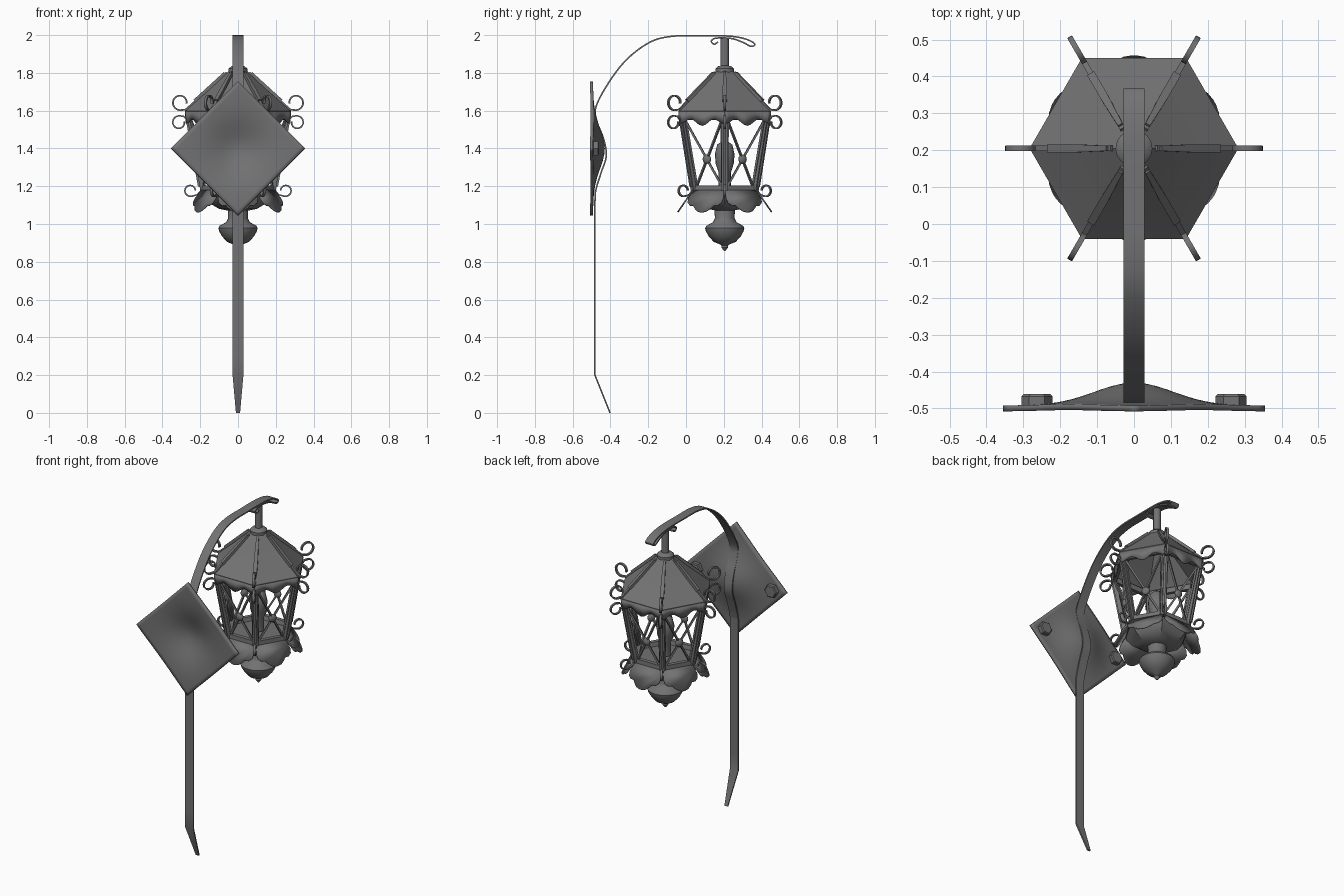
import bpy, bmesh, math
from mathutils import Matrix, Vector

if "Cube" in bpy.data.objects:
    bpy.data.objects.remove(bpy.data.objects["Cube"])

iron = bpy.data.materials.new("dark_grey_iron")
iron.diffuse_color = (0.17, 0.17, 0.17, 1)
iron.use_nodes = True
iron.node_tree.nodes["Principled BSDF"].inputs["Base Color"].default_value = iron.diffuse_color
CY = 0.205                                    # lantern axis


def finish(name, bm, smooth=30, solid=0):
    bmesh.ops.recalc_face_normals(bm, faces=bm.faces)
    me = bpy.data.meshes.new(name)
    bm.to_mesh(me)
    bm.free()
    me.materials.append(iron)
    ob = bpy.data.objects.new(name, me)
    bpy.context.collection.objects.link(ob)
    if solid:
        m = ob.modifiers.new("thickness", 'SOLIDIFY')
        m.thickness = solid
        m.offset = 0
    bpy.ops.object.select_all(action='DESELECT')
    ob.select_set(True)
    bpy.context.view_layer.objects.active = ob
    bpy.ops.object.shade_smooth_by_angle(angle=math.radians(smooth))
    return ob


def spin(deg):
    return Matrix.Translation((0, CY, 0)) @ Matrix.Rotation(math.radians(deg), 4, 'Z')


def smooth_path(pts, n=5):
    p = [Vector(q) for q in pts]
    p = [2 * p[0] - p[1]] + p + [2 * p[-1] - p[-2]]
    out = []
    for i in range(1, len(p) - 2):
        a, b, c, d = p[i - 1:i + 3]
        for k in range(n):
            t = k / n
            out.append(0.5 * (2 * b + (c - a) * t + (2 * a - 5 * b + 4 * c - d) * t * t
                              + (3 * b - a - 3 * c + d) * t ** 3))
    return out + [p[-2]]


def spiral(r, z, r0, r1, a0, a1, n=16):
    out = []
    for i in range(n + 1):
        f = i / n
        a = math.radians(a0 + (a1 - a0) * f)
        q = r0 + (r1 - r0) * f
        out.append(Vector((r + q * math.cos(a), z + q * math.sin(a))))
    return out


def ribbon(bm, pts, width, thick, mat):
    # flat bar following a path in the local x-z plane
    pts = [Vector(p) for p in pts]
    prev = None
    for i, p in enumerate(pts):
        d = (pts[min(i + 1, len(pts) - 1)] - pts[max(i - 1, 0)]).normalized()
        n = Vector((-d.y, d.x)) * thick / 2
        w = width(p) / 2 if callable(width) else width / 2
        ring = [bm.verts.new(mat @ Vector((p.x + s * n.x, u * w, p.y + s * n.y)))
                for s, u in ((1, 1), (1, -1), (-1, -1), (-1, 1))]
        if prev:
            for k in range(4):
                bm.faces.new((prev[k], prev[k - 1], ring[k - 1], ring[k]))
        else:
            bm.faces.new(ring)
        prev = ring
    bm.faces.new(prev[::-1])


def loft(name, prof, n, mat=None, closed=False, smooth=30):
    mat = mat or spin(0)
    bm = bmesh.new()
    rings = [[bm.verts.new(mat @ Vector((r * math.cos(k * math.tau / n),
                                        r * math.sin(k * math.tau / n), z)))
              for k in range(n)] for r, z in prof]
    for i in range(len(rings) if closed else len(rings) - 1):
        a, b = rings[i], rings[(i + 1) % len(rings)]
        for k in range(n):
            bm.faces.new((a[k - 1], a[k], b[k], b[k - 1]))
    if not closed:
        bm.faces.new(rings[0])
        bm.faces.new(rings[-1])
    return finish(name, bm, smooth)


def bar(bm, a, b, w, mat):
    a, b = Vector(a), Vector(b)
    d = b - a
    m = mat @ Matrix.Translation((a + b) / 2) @ d.to_track_quat('Z', 'X').to_matrix().to_4x4()
    bmesh.ops.create_cube(bm, size=1, matrix=m @ Matrix.Diagonal((w, w, d.length, 1)))


# diamond wall plate with a pressed dome
bm = bmesh.new()
bmesh.ops.create_grid(bm, x_segments=24, y_segments=24, size=0.251)
for v in bm.verts:
    x, z = (v.co.x - v.co.y) * 0.7071, (v.co.x + v.co.y) * 0.7071
    v.co = (x, -0.50 + 0.062 * math.exp(-(x * x + z * z) / (2 * 0.105 ** 2)), 1.4 + z)
finish("wall_plate", bm, 40, 0.016)

# bolts
for s, side in ((-1, "left"), (1, "right")):
    m = Matrix.Translation((0.263 * s, 0, 1.4)) @ Matrix.Rotation(-math.pi / 2, 4, 'X')
    loft("bolt_" + side, [(0.042, -0.495), (0.042, -0.467), (0.036, -0.461)], 6, m)

# long strap with folded scroll end
strap = [(-0.402, 0)] + smooth_path([
    (-0.482, 0.2), (-0.482, 0.7), (-0.482, 1.1), (-0.477, 1.18), (-0.45, 1.27), (-0.422, 1.36),
    (-0.436, 1.45), (-0.47, 1.54), (-0.477, 1.62), (-0.405, 1.755), (-0.31, 1.875),
    (-0.19, 1.963), (-0.08, 1.993), (0.06, 1.996), (0.2, 1.996), (0.28, 1.988), (0.335, 1.972),
    (0.364, 1.952), (0.345, 1.94), (0.3, 1.962), (0.24, 1.982), (0.16, 1.984), (0.134, 1.968),
    (0.15, 1.952), (0.17, 1.964)])
bm = bmesh.new()
ribbon(bm, strap, lambda p: 0.022 + 0.035 * min(1, p.y / 0.2), 0.008,
       Matrix.Rotation(math.pi / 2, 4, 'Z'))
finish("strap_bracket", bm, 30)

# hanger, collar, finial, candle
loft("hanger_rod", [(0.022, 1.8), (0.022, 1.985)], 16)
loft("roof_collar", [(0.05, 1.80), (0.05, 1.822), (0.035, 1.835), (0.022, 1.838)], 16)
loft("finial", [(0.055, 1.09), (0.052, 1.03), (0.062, 1.01), (0.098, 0.99), (0.104, 0.978),
                (0.1, 0.962), (0.085, 0.935), (0.058, 0.905), (0.025, 0.892), (0.017, 0.885),
                (0.018, 0.876), (0.004, 0.858)], 24, smooth=40)
loft("candle", [(0.032, 1.19), (0.032, 1.27), (0.048, 1.32), (0.052, 1.37), (0.04, 1.42),
                (0.006, 1.445)], 16, smooth=45)

# hexagonal roof shell, rails and bowl
loft("roof", [(0.042, 1.818), (0.15, 1.712), (0.282, 1.598), (0.28, 1.582), (0.272, 1.582),
              (0.145, 1.70), (0.03, 1.80)], 6, closed=True, smooth=20)
loft("top_rail", [(0.272, 1.585), (0.266, 1.55), (0.246, 1.55), (0.25, 1.585)], 6, closed=True)
loft("bottom_rail", [(0.198, 1.205), (0.2, 1.172), (0.16, 1.172), (0.17, 1.205)], 6, closed=True)
loft("bowl", [(0.19, 1.18), (0.185, 1.155), (0.15, 1.11), (0.1, 1.08), (0.05, 1.07)], 6)

# corner posts, roof ribs and scrolls
posts, ribs = bmesh.new(), bmesh.new()
for k in range(6):
    m = spin(60 * k)
    ribbon(posts, [(0.262, 1.585), (0.188, 1.18)], 0.032, 0.022, m)
    rib = [(0.06, 1.803), (0.15, 1.718), (0.25, 1.63), (0.275, 1.607)]
    ribbon(ribs, rib + spiral(0.306, 1.643, 0.041, 0.034, -105, 190), 0.015, 0.009, m)
    ribbon(ribs, [(0.07, 1.798), (0.16, 1.716), (0.23, 1.652)],
           lambda p: 0.014 + 0.008 * (p.x > 0.1), 0.016, m)
    ribbon(ribs, [(0.256, 1.50), (0.274, 1.555), (0.288, 1.57)]
           + spiral(0.312, 1.537, 0.036, 0.028, 95, -190), 0.014, 0.008, m)
    ribbon(ribs, [(0.20, 1.235), (0.198, 1.175), (0.215, 1.155)]
           + spiral(0.252, 1.177, 0.031, 0.026, -110, 180), 0.014, 0.008, m)
    ribbon(ribs, [(0.264, 1.54), (0.202, 1.2)], 0.014, 0.02, m)
finish("corner_posts", posts)
finish("roof_ribs_and_scrolls", ribs)

# per face: crossed bars with boss, wavy valance, lobed petal
braces, bosses, valance, petals = (bmesh.new() for _ in range(4))
half = [(0.088, 0), (0.098, 0.03), (0.106, 0.058), (0.102, 0.085), (0.085, 0.102),
        (0.062, 0.104), (0.052, 0.118), (0.03, 0.138), (0.008, 0.145)]
outline = half + [(-t, s) for t, s in reversed(half)]
for k in range(6):
    m = spin(60 * k + 30)
    for s in (-1, 1):
        bar(braces, (0.162, -0.08 * s, 1.195), (0.226, 0.118 * s, 1.56), 0.011, m)
        bar(braces, (0.160, 0.078 * s, 1.19), (0.226, 0.112 * s, 1.56), 0.012, m)
    bmesh.ops.create_uvsphere(bosses, u_segments=12, v_segments=8, radius=0.025,
                              matrix=m @ Matrix.Translation((0.189, 0, 1.343))
                              @ Matrix.Diagonal((0.6, 1, 1, 1)))
    prev = None
    for i in range(17):
        u = i / 8 - 1
        low = 1.548 - 0.016 * math.cos(u * math.pi * 2) - 0.012 * (1 - u * u)
        pair = [valance.verts.new(m @ Vector(p)) for p in
                ((0.242, 0.139 * u, 1.595), (0.238, 0.137 * u, low))]
        if prev:
            valance.faces.new((prev[0], prev[1], pair[1], pair[0]))
        prev = pair
    petals.faces.new([petals.verts.new(m @ Vector((0.166 + 0.57 * s, t, 1.182 - 0.822 * s)))
                      for t, s in outline])
finish("crossed_bars", braces)
finish("cross_bosses", bosses, 60)
finish("roof_valance", valance, 30, 0.006)
finish("base_petals", petals, 30, 0.008)
